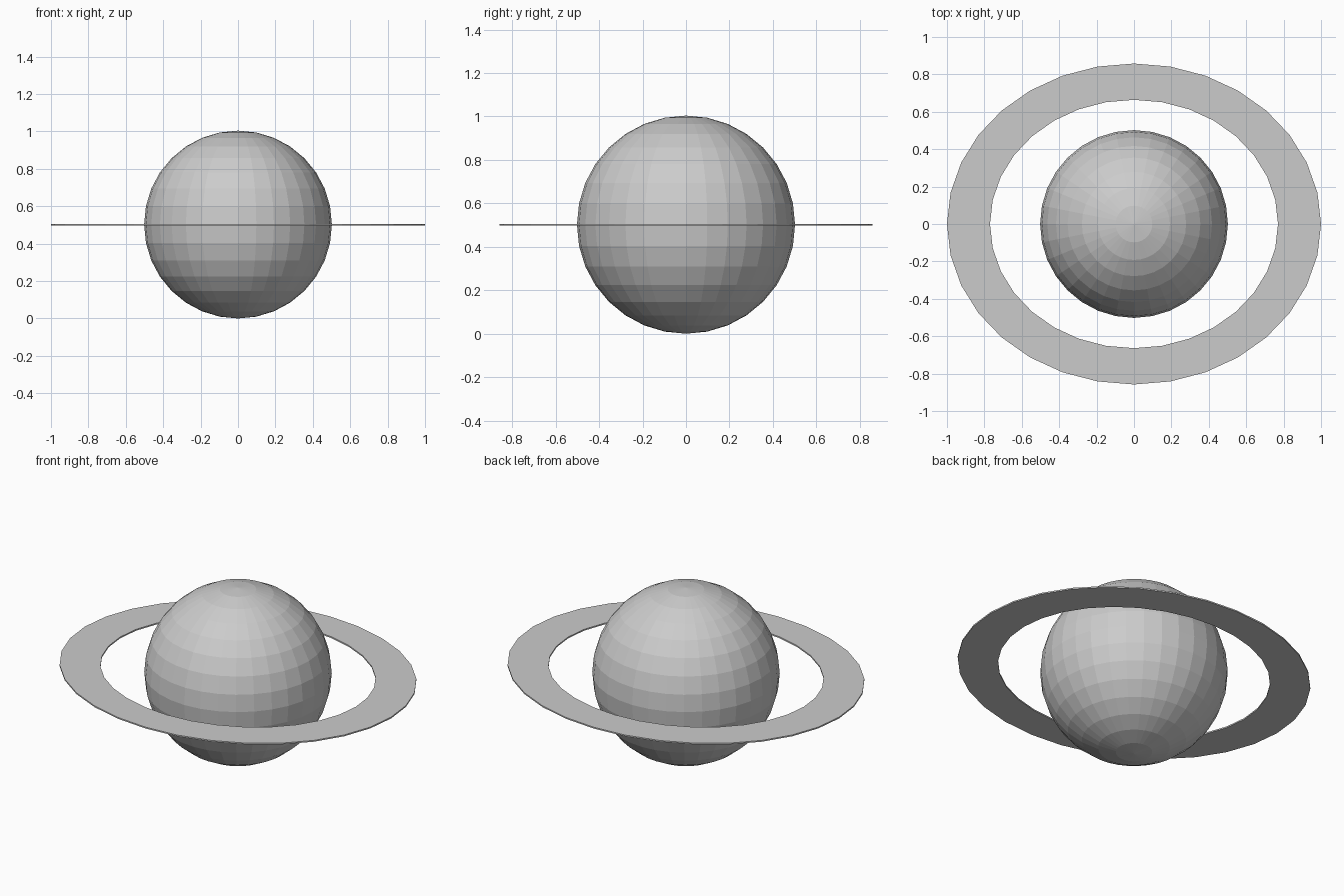
import bpy, bmesh
from math import sin, cos, tau

if "Cube" in bpy.data.objects:
    bpy.data.objects.remove(bpy.data.objects["Cube"])

R = 0.502      # planet radius, also height of its centre
SIDES = 32

# Planet: flat-shaded ball standing on the ground
bpy.ops.mesh.primitive_uv_sphere_add(segments=SIDES, ring_count=16, radius=R, location=(0, 0, R))
bpy.context.object.name = "planet"

# Ring: thin oval band, a rectangular section swept around the planet
half = 0.004
section = [((1.0, 0.858), -half), ((1.0, 0.858), half),
           ((0.77, 0.664), half), ((0.77, 0.664), -half)]
bm = bmesh.new()
loops = [[bm.verts.new((rx * cos(tau * i / SIDES), ry * sin(tau * i / SIDES), z))
          for i in range(SIDES)] for (rx, ry), z in section]
for k in range(4):
    a, b = loops[k], loops[(k + 1) % 4]
    for i in range(SIDES):
        j = (i + 1) % SIDES
        bm.faces.new((a[i], a[j], b[j], b[i]))
bmesh.ops.recalc_face_normals(bm, faces=bm.faces)
mesh = bpy.data.meshes.new("ring")
bm.to_mesh(mesh)
bm.free()
ring = bpy.data.objects.new("ring", mesh)
ring.location.z = R
bpy.context.collection.objects.link(ring)
